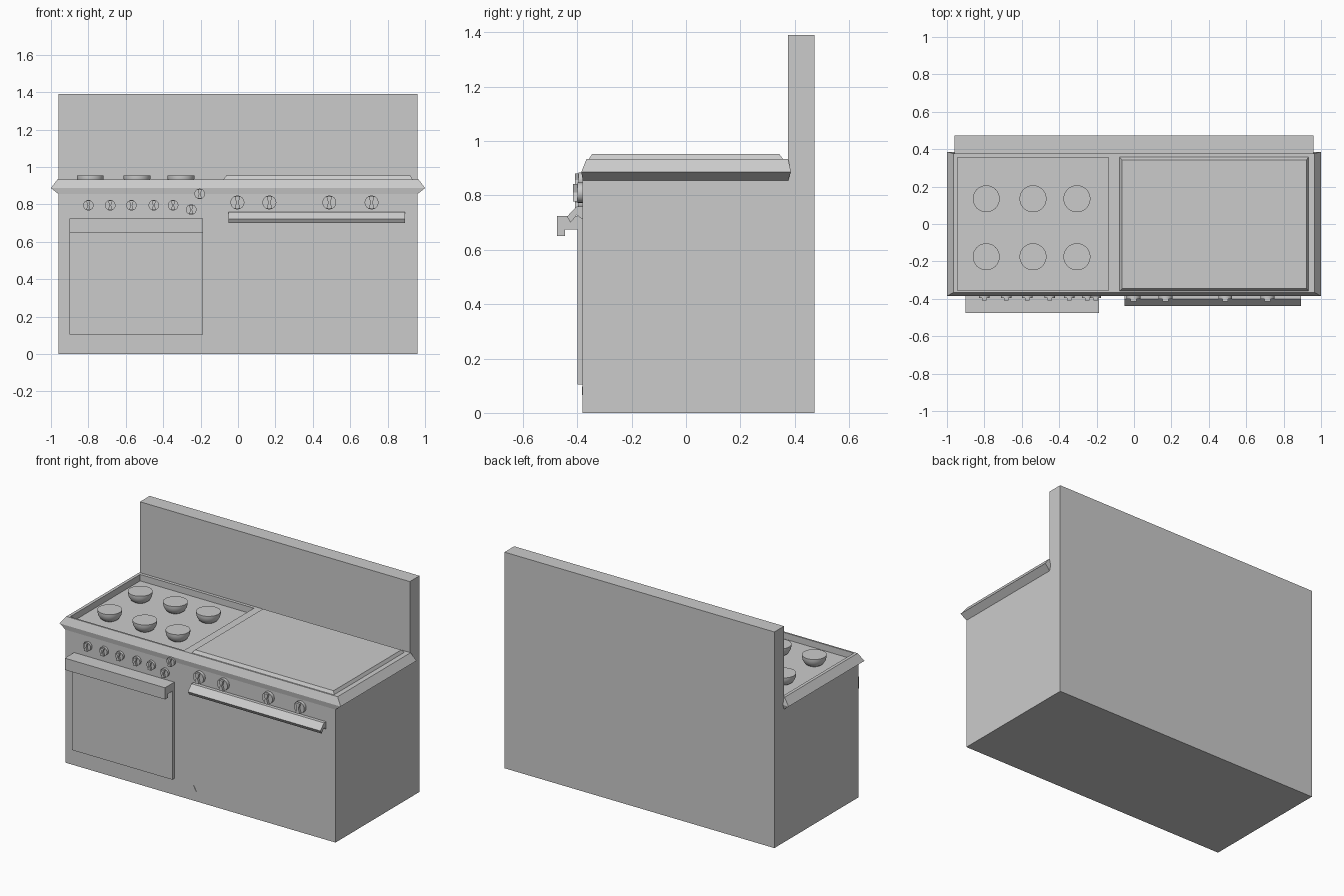
import bpy, bmesh, math

if "Cube" in bpy.data.objects:
    bpy.data.objects.remove(bpy.data.objects["Cube"])


def mesh_object(name, verts, faces):
    me = bpy.data.meshes.new(name)
    bm = bmesh.new()
    vs = [bm.verts.new(v) for v in verts]
    for f in faces:
        bm.faces.new([vs[i] for i in f])
    bmesh.ops.recalc_face_normals(bm, faces=bm.faces)
    bm.to_mesh(me)
    bm.free()
    ob = bpy.data.objects.new(name, me)
    bpy.context.collection.objects.link(ob)
    return ob


def loft(name, rings):
    """Closed solid through rings of equal point count."""
    n = len(rings[0])
    verts = [p for r in rings for p in r]
    faces = [tuple(range(n)), tuple(range(len(verts) - n, len(verts)))]
    for k in range(len(rings) - 1):
        for i in range(n):
            j = (i + 1) % n
            faces.append((k*n + i, k*n + j, (k+1)*n + j, (k+1)*n + i))
    return mesh_object(name, verts, faces)


def rect(x0, x1, y0, y1, z):
    return [(x0, y0, z), (x1, y0, z), (x1, y1, z), (x0, y1, z)]


def box(name, x0, x1, y0, y1, z0, z1):
    return loft(name, [rect(x0, x1, y0, y1, z0), rect(x0, x1, y0, y1, z1)])


def extrude_x(name, profile, x0, x1):
    return loft(name, [[(x, y, z) for y, z in profile] for x in (x0, x1)])


def extrude_y(name, profile, y0, y1):
    return loft(name, [[(x, y, z) for x, z in profile] for y in (y0, y1)])


def circle(cx, cz, r, n):
    return [(cx + r*math.cos(2*math.pi*i/n), cz + r*math.sin(2*math.pi*i/n)) for i in range(n)]


def smooth(ob, angle=40):
    bpy.ops.object.select_all(action='DESELECT')
    ob.select_set(True)
    bpy.context.view_layer.objects.active = ob
    bpy.ops.object.shade_smooth_by_angle(angle=math.radians(angle))


# Cabinet and tall backsplash share one L-shaped profile
extrude_x("cabinet_and_backsplash",
          [(-.38, 0), (.473, 0), (.473, 1.39), (.375, 1.39), (.375, .87), (-.38, .87)], -.96, .96)

# Flared cooktop rim with a sunken burner tray
rim = loft("cooktop_rim", [rect(-.96, .96, -.38, .376, .855),
                           rect(-1, 1, -.385, .386, .887),
                           rect(-.965, .965, -.366, .376, .934)])
cutter = box("tray_cutter", -.945, -.135, -.355, .355, .893, 1.1)
cutter.hide_render = True
cutter.hide_viewport = True
cutter.display_type = 'WIRE'
cut = rim.modifiers.new("tray", 'BOOLEAN')
cut.operation = 'DIFFERENCE'
cut.solver = 'EXACT'
cut.object = cutter

# Bowl-shaped burners
for i, x in enumerate((-.79, -.54, -.305)):
    for j, y in enumerate((.135, -.175)):
        rings = []
        for r, z in ((.04, .89), (.057, .903), (.068, .922), (.072, .94), (.072, .953)):
            rings.append([(a, b, z) for a, b in circle(x, y, r, 32)])
        smooth(loft(f"burner_{i}_{j}", rings))

# Raised griddle plate with bevelled edges
loft("griddle", [rect(-.08, .935, -.36, .36, .93),
                 rect(-.063, .922, -.345, .343, .953)])

# Left oven door and its hooked full-width handle
box("left_oven_door", -.9, -.187, -.4, -.378, .105, .70)
extrude_x("left_oven_handle",
          [(-.378, .725), (-.475, .725), (-.475, .65), (-.445, .65), (-.445, .675), (-.378, .675)],
          -.9, -.187)

# Right oven handle: folded, slanted bar
extrude_x("right_oven_handle",
          [(-.378, .76), (-.402, .76), (-.438, .722), (-.425, .7), (-.402, .728), (-.378, .71)],
          -.05, .893)

# Small lower corner tabs of the right oven door
for name, x, s in (("corner_tab_left", -.048, 1), ("corner_tab_right", .893, -1)):
    extrude_y(name, [(x, .065), (x + s*.018, .065), (x, .098)] if s > 0 else
              [(x, .065), (x, .098), (x - .018, .065)], -.383, -.37)


def knob(name, x, z, r, y_disc, y_grip):
    smooth(extrude_y(name + "_dial", circle(x, z, r, 24), -.375, y_disc))
    # Hourglass grip across the dial
    w, m, h = r*.42, r*.15, r*.88
    extrude_y(name + "_grip", [(x - w, z - h), (x + w, z - h), (x + m, z),
                               (x + w, z + h), (x - w, z + h), (x - m, z)], -.38, y_grip)


# Burner knobs on the left, griddle knobs on the right
left = [(-.8, .795), (-.683, .795), (-.57, .795), (-.45, .795), (-.347, .795),
        (-.25, .772), (-.205, .856)]
for i, (x, z) in enumerate(left):
    knob(f"burner_knob_{i}", x, z, .028, -.395, -.408)
for i, x in enumerate((-.003, .168, .488, .714)):
    knob(f"griddle_knob_{i}", x, .81, .037, -.4, -.415)
